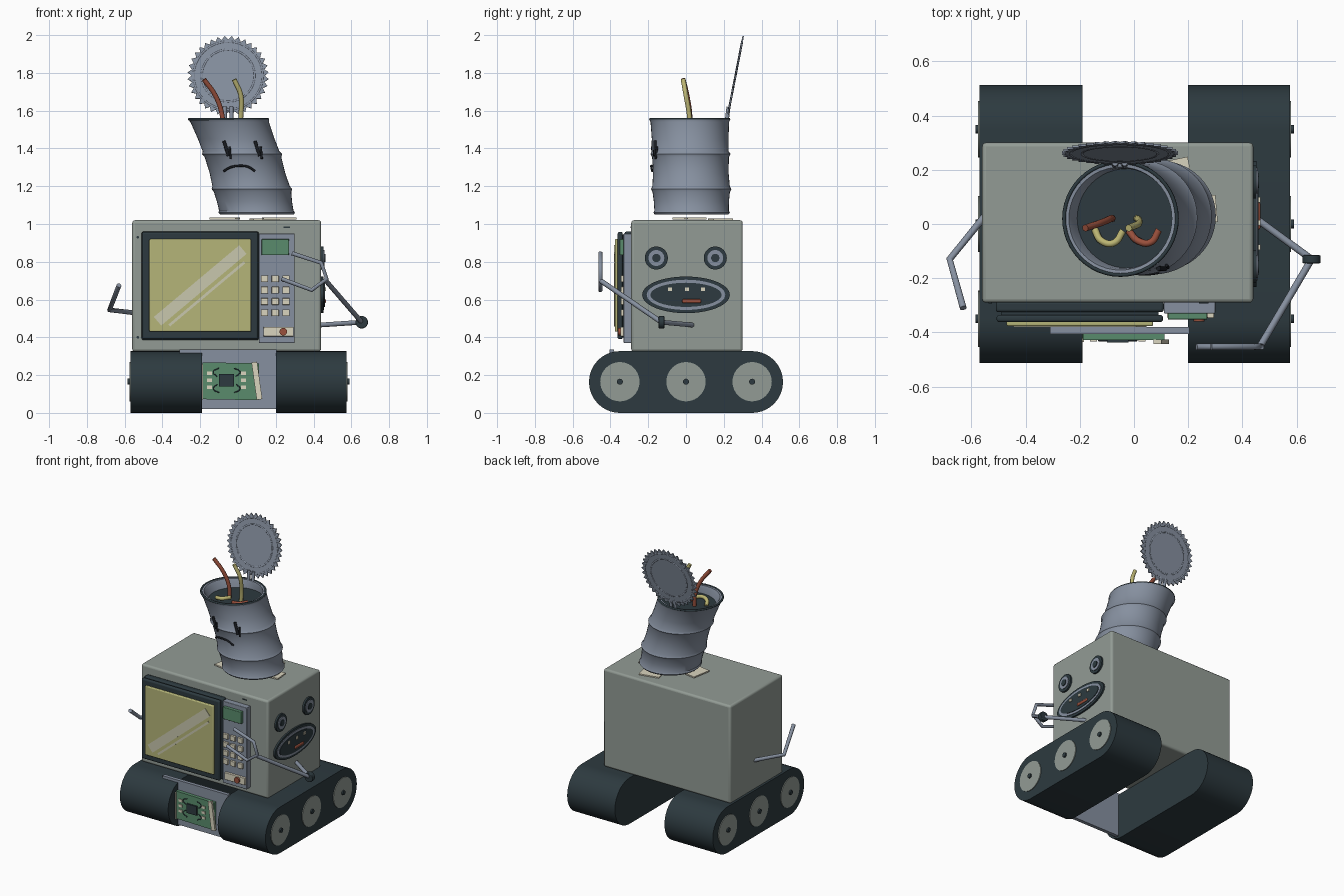
import bpy, bmesh, math
from mathutils import Vector, Matrix

if "Cube" in bpy.data.objects:
    bpy.data.objects.remove(bpy.data.objects["Cube"])

COLORS = dict(
    shell=(.29, .33, .30), dark=(.026, .042, .05), steel=(.24, .28, .35), glass=(.46, .46, .19),
    glare=(.58, .57, .42), green=(.10, .26, .15), red=(.32, .08, .045), cream=(.70, .66, .52),
    wire_yellow=(.5, .46, .17), black=(.01, .012, .016))
MATS = {}
for key, c in COLORS.items():
    MATS[key] = bpy.data.materials.new(key)
    MATS[key].diffuse_color = (*c, 1)


def finish(bm, name, mat, smooth=True, bevel=0):
    bmesh.ops.recalc_face_normals(bm, faces=bm.faces)
    me = bpy.data.meshes.new(name)
    bm.to_mesh(me)
    bm.free()
    me.materials.append(MATS[mat])
    ob = bpy.data.objects.new(name, me)
    bpy.context.collection.objects.link(ob)
    if bevel:
        m = ob.modifiers.new("bevel", 'BEVEL')
        m.width, m.segments = bevel, 3
    if smooth:
        bpy.context.view_layer.objects.active = ob
        ob.select_set(True)
        bpy.ops.object.shade_smooth_by_angle(angle=math.radians(35))
        ob.select_set(False)
    return ob


def box(name, x, y, z, mat, bevel=0, rot=0, axis='Y'):
    bm = bmesh.new()
    size = (x[1] - x[0], y[1] - y[0], z[1] - z[0])
    loc = Vector((x[0] + x[1], y[0] + y[1], z[0] + z[1])) / 2
    mtx = Matrix.Translation(loc) @ Matrix.Rotation(math.radians(rot), 4, axis) @ Matrix.Diagonal((*size, 1))
    bmesh.ops.create_cube(bm, size=1, matrix=mtx)
    return finish(bm, name, mat, bool(bevel), bevel)


def disc(name, loc, r, depth, axis, mat, squash=(1, 1, 1), seg=40, bevel=0):
    rot = {'X': Matrix.Rotation(math.pi / 2, 4, 'Y'), 'Y': Matrix.Rotation(math.pi / 2, 4, 'X'),
           'Z': Matrix()}[axis]
    bm = bmesh.new()
    bmesh.ops.create_cone(bm, cap_ends=True, segments=seg, radius1=r, radius2=r, depth=depth,
                          matrix=Matrix.Translation(loc) @ Matrix.Diagonal((*squash, 1)) @ rot)
    return finish(bm, name, mat, True, bevel)


def tube(name, pts, r, mat, curved=False, closed=False):
    cu = bpy.data.curves.new(name, 'CURVE')
    cu.dimensions = '3D'
    cu.bevel_depth, cu.bevel_resolution, cu.use_fill_caps = r, 3, True
    if curved:
        sp = cu.splines.new('BEZIER')
        sp.bezier_points.add(len(pts) - 1)
        for p, co in zip(sp.bezier_points, pts):
            p.co = co
            p.handle_left_type = p.handle_right_type = 'AUTO'
    else:
        sp = cu.splines.new('POLY')
        sp.points.add(len(pts) - 1)
        for p, co in zip(sp.points, pts):
            p.co = (*co, 1)
    sp.use_cyclic_u = closed
    cu.materials.append(MATS[mat])
    ob = bpy.data.objects.new(name, cu)
    bpy.context.collection.objects.link(ob)
    return ob


def circle(c, r, n=48, tilt=Matrix()):
    return [Vector(c) + tilt @ Vector((r * math.cos(a), r * math.sin(a), 0))
            for a in (2 * math.pi * i / n for i in range(n))]


# Tracks: stadium profile extruded along x, with three wheels per side
def track(name, x0, x1):
    bm = bmesh.new()
    r, n = .1635, 20
    prof = []
    for cy, start in ((.35, -90), (-.35, 90)):
        for i in range(n + 1):
            a = math.radians(start + 180 * i / n)
            prof.append((cy + r * math.cos(a), r + r * math.sin(a)))
    f = bm.faces.new([bm.verts.new((x0, y, z)) for y, z in prof])
    ext = bmesh.ops.extrude_face_region(bm, geom=[f])
    bmesh.ops.translate(bm, vec=(x1 - x0, 0, 0), verts=[v for v in ext['geom'] if isinstance(v, bmesh.types.BMVert)])
    return finish(bm, name, 'dark')


track("left_track", -.57, -.19)
track("right_track", .20, .575)
for side, x in (("left", -.57), ("right", .575)):
    s = 1 if x > 0 else -1
    for i, y in enumerate((-.35, 0, .35)):
        disc(f"{side}_wheel_{i}", (x, y, .165), .104, .01, 'X', 'shell')
        disc(f"{side}_hub_{i}", (x + s * .005, y, .165), .016, .02, 'X', 'dark', seg=16)

# Oven body and front chassis panel
box("oven_body", (-.56, .44), (-.29, .30), (.325, 1.02), 'shell', .014)
box("chassis_panel", (-.31, .205), (-.405, -.38), (.02, .335), 'steel')

# Circuit board with chip, pads and traces
box("circuit_board", (-.19, .11), (-.428, -.403), (.07, .265), 'green', rot=1)
box("board_chip", (-.10, -.02), (-.438, -.425), (.14, .205), 'dark')
box("board_strip", (.085, .115), (-.442, -.426), (.07, .27), 'cream', rot=-8)
box("board_edge", (-.197, -.185), (-.436, -.42), (.07, .26), 'cream')
for i in range(3):
    for x in (-.15, .03):
        box("board_pad", (x - .013, x + .013), (-.433, -.426), (.127 + i * .037, .145 + i * .037), 'cream')
for s in (-1, 1):
    for q in (-1, 1):
        tube("board_trace", [(-.06 + s * .05, -.43, .172 + q * .02), (-.06 + s * .07, -.43, .172 + q * .045),
                             (-.06 + s * .04, -.43, .172 + q * .065)], .003, 'dark', True)

# Door: two slabs, window and glare stripes
box("door_back", (-.51, .11), (-.325, -.285), (.385, .96), 'dark', .01)
box("door_core", (-.49, .09), (-.34, -.32), (.40, .945), 'dark')
box("door_frame", (-.507, .107), (-.362, -.335), (.39, .958), 'dark', .01)
box("door_window", (-.47, .07), (-.377, -.355), (.43, .92), 'glass', .006)
for n, cx, cz, length, w in (("wide", -.20, .675, .59, .06), ("thin", -.165, .63, .52, .014)):
    box(f"window_glare_{n}", (cx - length / 2, cx + length / 2), (-.38, -.37), (cz - w / 2, cz + w / 2),
        'glare', rot=-40)

# Control panel
box("control_panel", (.11, .30), (-.33, -.285), (.37, .95), 'steel', .004)
box("display", (.125, .27), (-.352, -.325), (.835, .92), 'green', .003)
for i in range(3):
    for j in range(4):
        x, z = .14 + i * .057, .53 + j * .06
        box("key_button", (x - .019, x + .019), (-.345, -.325), (z - .018, z + .018), 'cream', .003)
box("start_button", (.135, .295), (-.347, -.325), (.405, .455), 'cream', .003)
disc("start_knob", (.24, -.35, .43), .02, .02, 'Y', 'red', seg=20)
box("vent_slot", (.24, .275), (-.294, -.288), (.98, .986), 'dark')
for x, z in ((-.53, .40), (-.53, .93)):
    disc("body_screw", (x, -.29, z), .007, .008, 'Y', 'dark', seg=12)

# Painted face on the right side
for i, y in enumerate((-.157, .155)):
    for n, r, x, m in (("rim", .061, .452, 'dark'), ("iris", .042, .457, 'steel'), ("pupil", .022, .462, 'dark')):
        disc(f"eye_{n}_{i}", (x - .01, y, .82), r, .02, 'X', m)
for n, a, b, x, m in (("lip", .232, .097, .452, 'dark'), ("ring", .208, .08, .456, 'steel'),
                      ("cavity", .188, .064, .46, 'dark')):
    disc(f"mouth_{n}", (x - .01, 0, .625), 1, .02, 'X', m, squash=(1, a, b), seg=56)
for y in (-.085, .005, .09):
    box("tooth", (.45, .466), (y - .01, y + .01), (.645, .665), 'cream')
box("tongue", (.45, .466), (-.02, .08), (.582, .602), 'red', .006)

# Arms: right one with elbow disc and open claw, left one a bare stub
E, W = (.655, -.13, .48), (.465, -.452, .70)
tube("right_upper_arm", [(.43, .035, .465), E], .013, 'steel')
tube("right_forearm", [E, W], .013, 'steel')
disc("right_elbow", E, .033, .03, 'Y', 'dark', seg=24, bevel=.004)
tube("right_claw", [(x, -.453, z) for x, z in ((.23, .71), (.39, .65), (.47, .71), (.44, .795), (.285, .845))],
     .0115, 'steel')
tube("left_arm", [(-.55, .03, .53), (-.68, -.13, .545), (-.63, -.31, .675)], .013, 'steel')

# Loose cream plates under the can
box("plate_right", (.13, .305), (0, .10), (1.025, 1.034), 'cream', rot=5, axis='Z')
box("plate_left", (-.14, 0), (-.06, .08), (1.025, 1.034), 'cream', rot=-10, axis='Z')
box("plate_back", (.07, .21), (.13, .235), (1.022, 1.03), 'cream', rot=12, axis='Z')

# Can: leaning lathe, profile of (z, radius) with the axis bent by height
AXIS = [(1.03, .10), (1.055, .10), (1.18, .075), (1.37, .022), (1.555, -.05), (1.7, -.1)]


def cx(z):
    for (z0, a), (z1, b) in zip(AXIS, AXIS[1:]):
        if z <= z1:
            return a + (b - a) * (z - z0) / (z1 - z0)
    return AXIS[-1][1]


def cy(z):
    return .03 - .02 * (z - 1.05)


PROFILE = [(1.07, .17), (1.05, .195), (1.06, .203), (1.07, .197), (1.12, .199), (1.17, .205), (1.185, .213),
           (1.2, .205), (1.27, .2), (1.355, .203), (1.37, .212), (1.385, .203), (1.45, .203), (1.54, .208),
           (1.552, .214), (1.558, .212), (1.556, .19), (1.54, .185), (1.49, .182)]
bm = bmesh.new()
rings = [[bm.verts.new(p) for p in circle((cx(z), cy(z), z), r)] for z, r in PROFILE]
for a, b in zip(rings, rings[1:]):
    for i in range(48):
        bm.faces.new((a[i], a[i - 1], b[i - 1], b[i]))
bm.faces.new(rings[0])
bm.faces.new(rings[-1])
finish(bm, "can_head", 'steel')
disc("can_interior", (cx(1.495), cy(1.495), 1.495), .183, .012, 'Z', 'dark', seg=48)
tube("can_rim", circle((cx(1.555), cy(1.555), 1.555), .208), .007, 'dark', closed=True)


# Worn sad face wrapped on the can's front
def on_can(x, z, off=.006):
    r = .203 + off
    return (x, cy(z) - math.sqrt(max(0, r * r - (x - cx(z)) ** 2)), z)


for i, x in enumerate((-.075, .09)):
    tube(f"can_eye_{i}", [on_can(x, 1.44), on_can(x + .025, 1.36)], .009, 'black')
    tube(f"can_eye_mark_{i}", [on_can(x + .03, 1.41), on_can(x + .036, 1.345)], .006, 'black')
tube("can_frown", [on_can(x, z) for x, z in ((-.075, 1.28), (-.04, 1.3), (.01, 1.308), (.055, 1.302), (.09, 1.28))],
     .006, 'black', True)

# Jagged lid standing up on its hinge
tilt = Matrix.Rotation(math.radians(90 - 11), 4, 'X')
C = Vector((-.052, .262, 1.785))
bm = bmesh.new()
N = 72
layers = []
for h in (-.004, .004):
    layers.append([bm.verts.new(C + tilt @ Vector((r * math.cos(a), r * math.sin(a), h)))
                   for i in range(N) for a, r in [(2 * math.pi * i / N, .215 if i % 2 else .194)]])
for i in range(N):
    bm.faces.new((layers[0][i - 1], layers[0][i], layers[1][i], layers[1][i - 1]))
for ly in layers:
    bm.faces.new(ly)
finish(bm, "can_lid", 'steel', False)
for r in (.183, .14):
    tube("lid_ridge", circle(C, r, 48, tilt), .006, 'steel', closed=True)
for x in (-.07, -.035):
    tube("lid_hinge", [(x, .215, 1.54), (x, .225, 1.62)], .011, 'steel')

# Loose wires
for name, mat, pts in (
        ("red_wire_tall", 'red', ((-.08, .02, 1.49), (-.085, .02, 1.58), (-.12, .005, 1.68), (-.18, -.015, 1.765))),
        ("yellow_wire_tall", 'wire_yellow', ((.01, .02, 1.49), (.015, .018, 1.57), (.015, .0, 1.68), (-.02, -.015, 1.765))),
        ("yellow_wire_low", 'wire_yellow', ((-.145, -.02, 1.50), (-.12, -.062, 1.52), (-.075, -.07, 1.53), (-.04, -.025, 1.53))),
        ("red_wire_low", 'red', ((-.02, -.025, 1.50), (.015, -.062, 1.52), (.06, -.068, 1.53), (.092, -.022, 1.53)))):
    tube(name, pts, .013, mat, True)

for m in bpy.data.materials:
    if m.users and not m.is_grease_pencil:
        m.use_nodes = True
        m.node_tree.nodes["Principled BSDF"].inputs["Base Color"].default_value = m.diffuse_color
